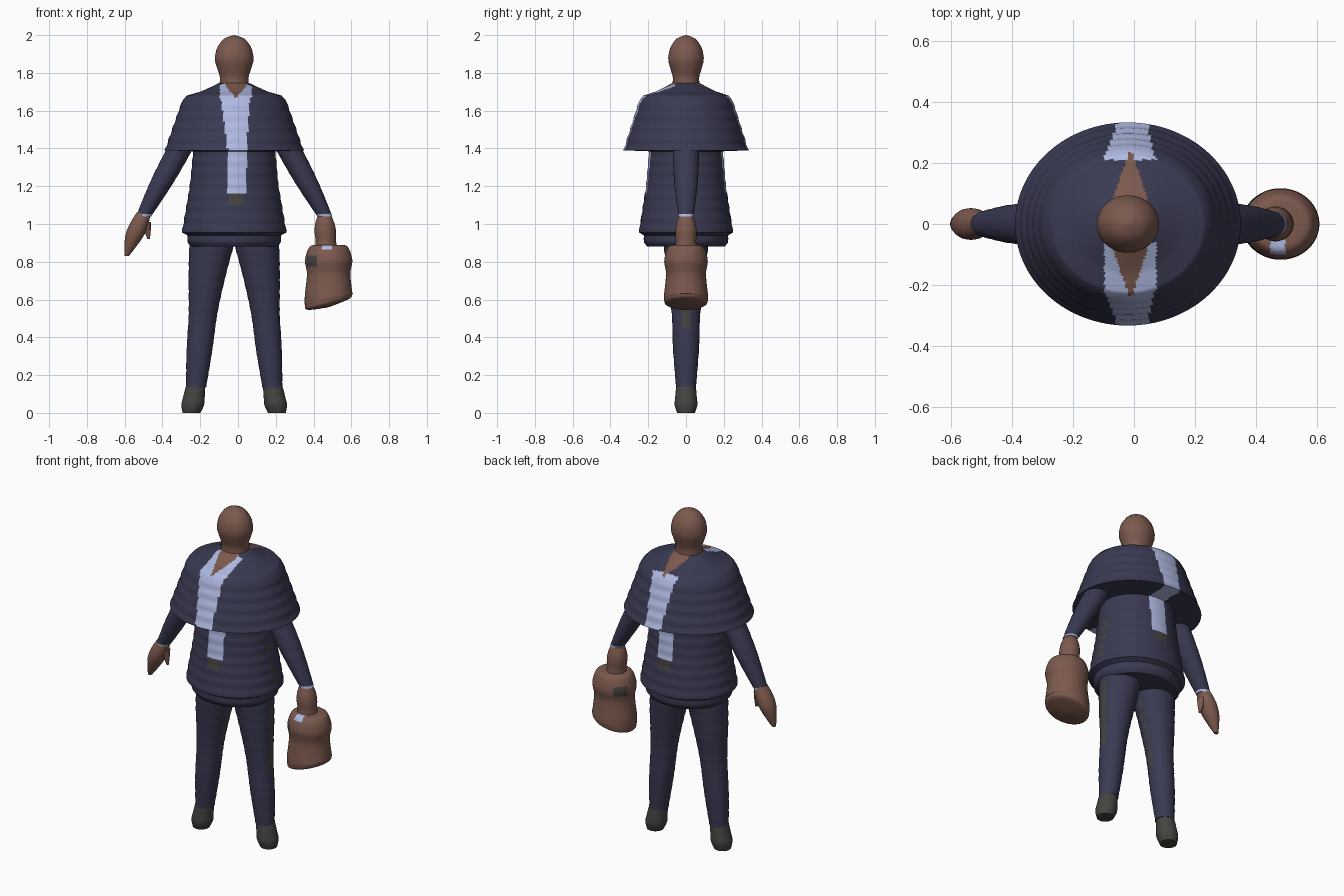
import bpy, bmesh, math

MIDLINE = -0.02  # the body stands slightly to its own right
BAG_CENTRE = 0.48

cube = bpy.data.objects.get("Cube")
if cube:
    bpy.data.objects.remove(cube, do_unlink=True)


def material(name, red, green, blue):
    colour = (red, green, blue, 1)
    mat = bpy.data.materials.new(name)
    mat.use_nodes = True
    mat.diffuse_color = colour
    shader = mat.node_tree.nodes["Principled BSDF"]
    shader.inputs["Base Color"].default_value = colour
    shader.inputs["Roughness"].default_value = 0.8
    return mat


MATERIALS = [
    material("navy_cloth", 0.042, 0.042, 0.085),
    material("pale_blue_shirt", 0.43, 0.49, 0.76),
    material("brown_skin", 0.2, 0.1, 0.075),
    material("charcoal", 0.06, 0.057, 0.052),
]
NAVY, SHIRT, SKIN, CHARCOAL = range(len(MATERIALS))


def refine(rings, step, rounded):
    """Fill in rings between the given ones, straight or along a spline."""
    result = []
    last = len(rings) - 1
    for i in range(last):
        before, start = rings[max(i - 1, 0)], rings[i]
        end, after = rings[i + 1], rings[min(i + 2, last)]
        gap = max(abs(b - a) for a, b in zip(start, end))
        count = math.ceil(gap / step)
        for k in range(count):
            t = k / count
            ring = []
            for p, a, b, q in zip(before, start, end, after):
                value = a + (b - a) * t
                if rounded:
                    enter, leave = (b - p) / 2, (q - a) / 2
                    value += t * (1 - t) * ((1 - t) * (enter - b + a) - t * (leave - b + a))
                ring.append(value)
            result.append(ring)
    result.append(rings[-1])
    return result


def loft(name, rings, colour_rule, depth=1.0, segments=48, step=0.02, rounded=True, ripple=0.0):
    """Skin horizontal ellipses given as (height, radius, x, tilt)."""
    bm = bmesh.new()
    loops = []
    for height, radius, x, tilt in refine(rings, step, rounded):
        radius = max(radius, 0.002) * (1 + ripple * math.sin(height * 105))
        loop = []
        for s in range(segments):
            angle = math.tau * s / segments
            across = radius * math.cos(angle)
            along = radius * depth * math.sin(angle)
            loop.append(bm.verts.new((x + across, along, height + tilt * across)))
        loops.append(loop)
    for low, high in zip(loops, loops[1:]):
        for s in range(segments):
            bm.faces.new((low[s - 1], low[s], high[s], high[s - 1]))
    bm.faces.new(loops[0])
    bm.faces.new(loops[-1])
    bmesh.ops.recalc_face_normals(bm, faces=bm.faces[:])
    for face in bm.faces:
        face.material_index = colour_rule(face.calc_center_median(), face.normal)

    mesh = bpy.data.meshes.new(name)
    bm.to_mesh(mesh)
    bm.free()
    for mat in MATERIALS:
        mesh.materials.append(mat)
    part = bpy.data.objects.new(name, mesh)
    bpy.context.collection.objects.link(part)
    bpy.ops.object.select_all(action="DESELECT")
    part.select_set(True)
    bpy.context.view_layer.objects.active = part
    bpy.ops.object.shade_smooth_by_angle(angle=math.radians(42))


def upright(name, profile, colour_rule, x=MIDLINE, **options):
    """A turned form about a vertical axis, from (height, radius) pairs."""
    loft(name, [(height, radius, x, 0) for height, radius in profile], colour_rule, **options)


def limb(name, side, top, bottom, radii, colour_rule, bend=1.0, **options):
    """A tapering form between two (distance from midline, height) points."""
    rings = []
    for i, radius in enumerate(radii):
        t = i / (len(radii) - 1)
        out = top[0] + (bottom[0] - top[0]) * t ** bend
        height = top[1] + (bottom[1] - top[1]) * t
        rings.append((height, radius, MIDLINE + side * out, 0))
    loft(name, rings, colour_rule, **options)


def skin(centre, normal):
    return SKIN


def shoe_leather(centre, normal):
    return CHARCOAL


def jacket_colour(centre, normal):
    x, y, z = centre
    from_middle = abs(x + 0.012)
    # Open collar on the top of the cape
    if z > 1.665 and normal.z > 0.5:
        if from_middle < 0.055 * min((0.25 - abs(y)) / 0.16, 1):
            return SKIN
        if from_middle < 0.085 and (y < -0.06 or y > 0.21):
            return SHIRT
        return NAVY
    # Shirt strip, buckle and side seam
    widen = max(z - 1.39, 0) / 10
    if z > 1.16 and abs(x + 0.005 + widen / 3) < 0.05 + widen:
        return SHIRT
    if z > 1.1 and z < 1.16 and from_middle < 0.04:
        return CHARCOAL
    if z > 1 and z < 1.25 and normal.x > 0.975 and abs(y) < 0.03:
        return CHARCOAL
    return NAVY


def trouser_colour(centre, normal):
    on_seam = normal.x > 0.96 and abs(centre.y) < 0.02
    return CHARCOAL if on_seam and 0.45 < centre.z < 0.85 else NAVY


def sleeve_colour(centre, normal):
    return SHIRT if centre.z < 1.055 else NAVY


def bag_colour(centre, normal):
    x, y, z = centre
    if abs(z - 0.805) < 0.03 and abs(x - 0.39) < 0.025:
        return CHARCOAL
    if z > 0.868 and abs(x - 0.47) < 0.025 and y < -0.03:
        return SHIRT
    return SKIN


# Jacket and shoulder cape
upright("jacket", [
    (0.88, 0.23), (0.9, 0.245), (0.94, 0.25), (0.955, 0.277), (1.2, 0.235),
    (1.385, 0.217), (1.39, 0.367), (1.62, 0.287), (1.66, 0.271),
    (1.68, 0.25), (1.7, 0.18), (1.755, 0.06),
], jacket_colour, depth=0.9, segments=160, step=0.01, rounded=False, ripple=0.007)

# Head and neck
upright("head", [
    (1.69, 0.085), (1.775, 0.076), (1.86, 0.101), (1.92, 0.095),
    (1.97, 0.066), (1.99, 0.035), (2, 0),
], skin, depth=0.92, ripple=0.008)

# Paired sleeves, trouser legs and shoes
for label, side in (("right", -1), ("left", 1)):
    limb(label + "_sleeve", side, (0.18, 1.6), (0.48, 1.04), (0.07, 0.07, 0.063, 0.04),
         sleeve_colour, step=0.01, ripple=0.008)
    limb(label + "_trouser_leg", side, (0.115, 0.92), (0.202, 0.135),
         (0.122, 0.098, 0.076, 0.068, 0.053), trouser_colour, bend=0.8,
         segments=64, ripple=0.012)
    limb(label + "_shoe", side, (0.2, 0.17), (0.226, 0), (0.044, 0.053, 0.057, 0.06, 0.047),
         shoe_leather, step=0.01)

# Right hand with thumb and a curled finger
limb("right_hand", -1, (0.48, 1.06), (0.57, 0.83), (0.036, 0.05, 0.05, 0.034, 0.012), skin)
limb("right_thumb", -1, (0.465, 1.01), (0.453, 0.92), (0.025, 0.017, 0.007), skin)
limb("right_curled_finger", -1, (0.505, 0.97), (0.52, 0.895), (0.02, 0.015, 0.006), skin)

# Left hand holding the rounded bag, whose underside slopes
limb("left_hand", 1, (0.477, 1.055), (0.488, 0.86), (0.03, 0.05, 0.057, 0.054, 0.06), skin)
upright("bag", [
    (0.89, 0.055), (0.88, 0.1), (0.81, 0.125), (0.735, 0.115), (0.63, 0.126),
], bag_colour, x=BAG_CENTRE, depth=0.92, segments=72, step=0.01)
loft("bag_base", [
    (0.63, 0.126, BAG_CENTRE, 0), (0.6, 0.126, BAG_CENTRE, 0.24),
    (0.575, 0.11, BAG_CENTRE, 0.27), (0.56, 0.01, BAG_CENTRE, 0.27),
], bag_colour, depth=0.92, segments=72, step=0.01)
